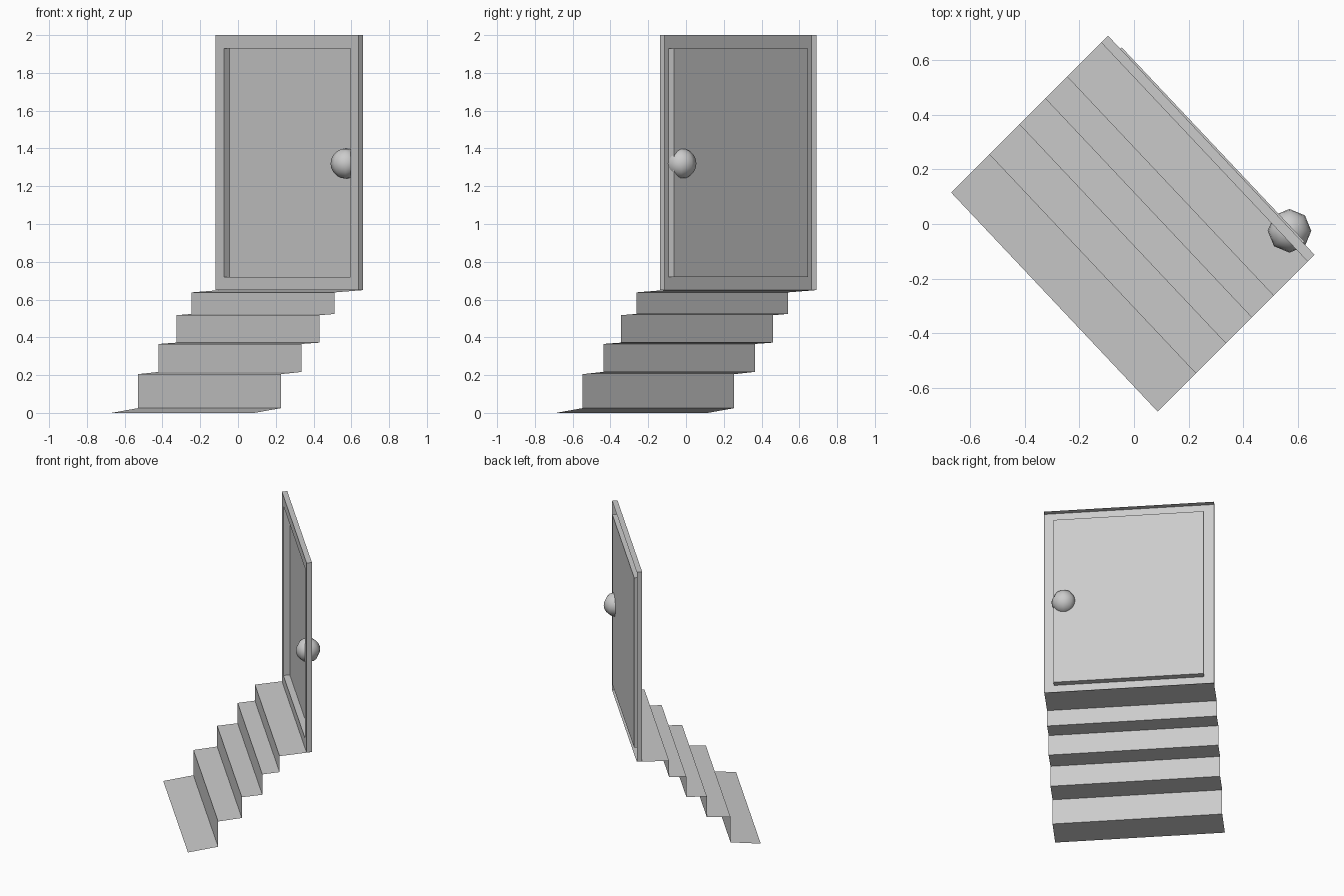
import bpy
import bmesh
from mathutils import Vector

cube = bpy.data.objects.get("Cube")
if cube:
    bpy.data.objects.remove(cube, do_unlink=True)

grey = bpy.data.materials.new("plain grey")
grey.use_nodes = True
colour = (0.6, 0.6, 0.6, 1)
grey.diffuse_color = colour
grey.node_tree.nodes["Principled BSDF"].inputs["Base Color"].default_value = colour

# Stair frame: u runs along the width, d climbs diagonally towards the door
ORIGIN = Vector((-0.67, 0.115, 0))
WIDTH = Vector((0.757, -0.803, 0))
DEPTH = Vector((1, 1, 0))


def place(u, d, z):
    return ORIGIN + WIDTH * u + DEPTH * d + Vector((0, 0, z))


def add_object(name, bm):
    mesh = bpy.data.meshes.new(name)
    bm.to_mesh(mesh)
    bm.free()
    mesh.materials.append(grey)
    obj = bpy.data.objects.new(name, mesh)
    bpy.context.collection.objects.link(obj)
    return obj


def rectangle(bm, d, u0, u1, z0, z1):
    return [bm.verts.new(place(u, d, z))
            for u, z in ((u0, z0), (u1, z0), (u1, z1), (u0, z1))]


def bridge(bm, a, b, sides=range(4)):
    for i in sides:
        j = (i + 1) % 4
        bm.faces.new((a[i], a[j], b[j], b[i]))


# Stairs: one thin folded sheet with gently sloping treads
profile = [(0, 0), (0.14, 0.025), (0.14, 0.205), (0.25, 0.217), (0.25, 0.365),
           (0.345, 0.372), (0.345, 0.517), (0.425, 0.524), (0.425, 0.638),
           (0.575, 0.65)]
bm = bmesh.new()
rows = [[bm.verts.new(place(u, d, z)) for u in (0, 1)] for d, z in profile]
for a, b in zip(rows, rows[1:]):
    bm.faces.new((a[0], a[1], b[1], b[0]))
add_object("stairs", bm)

# Door frame: front border with edges folded back, open behind
FRONT, BACK, PANEL = 0.55, 0.575, 0.58
OPENING = (0.06, 0.945, 0.72, 1.93)
bm = bmesh.new()
outer = rectangle(bm, FRONT, 0, 1, 0.65, 2)
rim = rectangle(bm, BACK, 0, 1, 0.65, 2)
inner = rectangle(bm, FRONT, *OPENING)
bridge(bm, outer, inner)
bridge(bm, rim, outer, (1, 2, 3))
add_object("door_frame", bm)

# Door panel: shallow pocket pushed back from the frame
bm = bmesh.new()
mouth = rectangle(bm, FRONT, *OPENING)
floor = rectangle(bm, PANEL, *OPENING)
bridge(bm, mouth, floor)
bm.faces.new(floor)
add_object("door_panel", bm)

# Door knob: smooth ball passing through the panel
bm = bmesh.new()
bmesh.ops.create_uvsphere(bm, u_segments=8, v_segments=10, radius=0.08)
for face in bm.faces:
    face.smooth = True
knob = add_object("door_knob", bm)
knob.location = (0.57, -0.025, 1.32)
